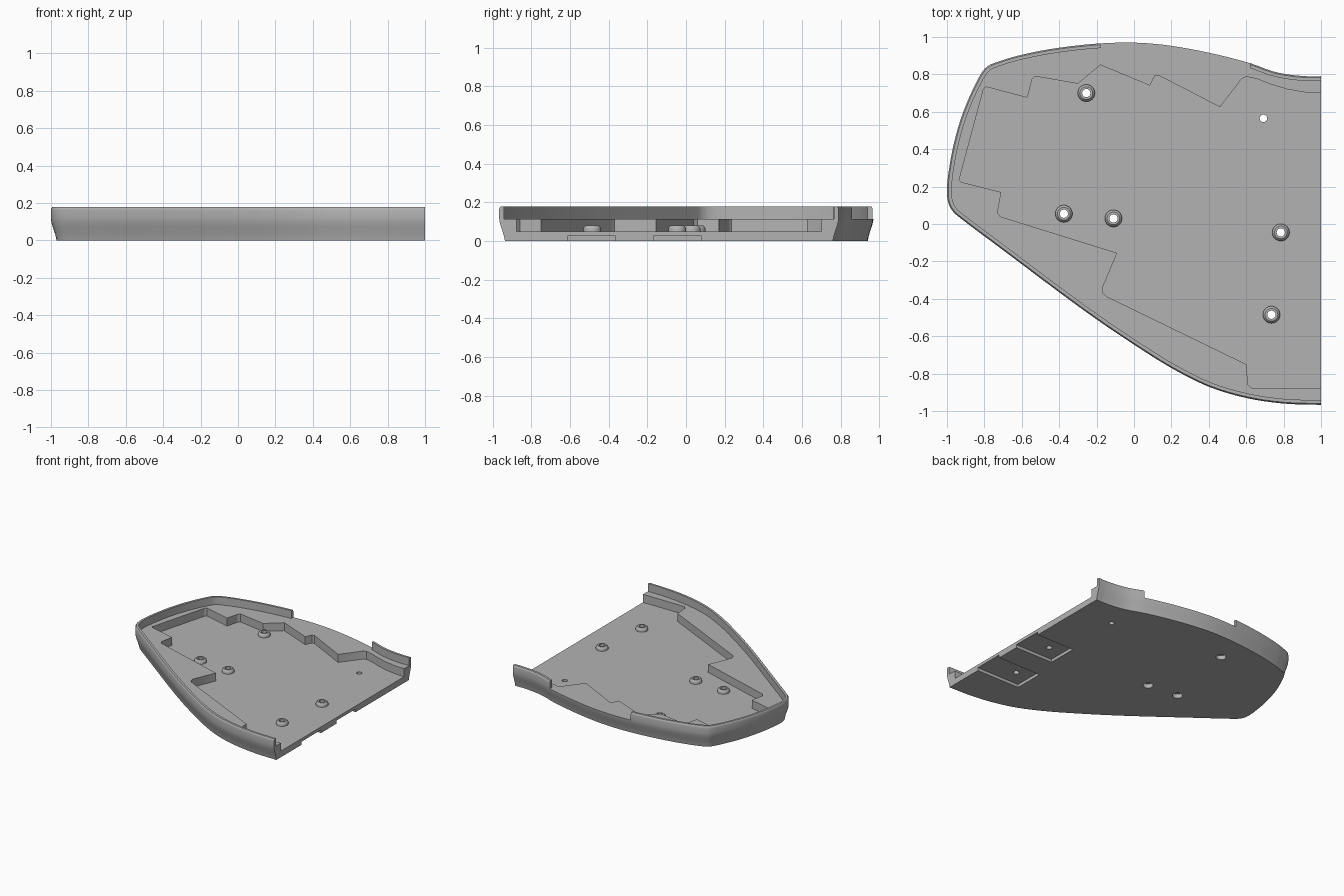
import bpy, bmesh
from mathutils import Vector

cube = bpy.data.objects.get("Cube")
if cube:
    bpy.data.objects.remove(cube)

grey = bpy.data.materials.new("plain grey")
grey.use_nodes = True
grey.diffuse_color = (0.45, 0.45, 0.45, 1)
grey.node_tree.nodes["Principled BSDF"].inputs["Base Color"].default_value = (0.45, 0.45, 0.45, 1)

FLOOR, LEDGE, TOP = 0.05, 0.115, 0.178


def smooth_path(points, steps=4):
    """Catmull-Rom curve through an open list of points."""
    p = [Vector(q) for q in points]
    p = [2 * p[0] - p[1]] + p + [2 * p[-1] - p[-2]]
    path = []
    for a, b, c, d in zip(p, p[1:], p[2:], p[3:]):
        for i in range(steps):
            t = i / steps
            path.append(0.5 * (2 * b + (c - a) * t + (2 * a - 5 * b + 4 * c - d) * t**2
                               + (3 * b - a - 3 * c + d) * t**3))
    return path + [p[-2]]


def inset(path, amount):
    """Move an open anticlockwise path inwards; its ends stay on the cut plane."""
    result = []
    for i, q in enumerate(path):
        if i in (0, len(path) - 1):
            normal = Vector((0, -1 if i == 0 else 1))
        else:
            t = (path[i + 1] - path[i - 1]).normalized()
            normal = Vector((-t.y, t.x))
        result.append(q + normal * amount)
    return result


def loft(name, layers):
    """Closed solid from (outline, height) layers with equal point counts."""
    bm = bmesh.new()
    rings = [[bm.verts.new((q[0], q[1], z)) for q in ring] for ring, z in layers]
    n = len(rings[0])
    for low, high in zip(rings, rings[1:]):
        for i in range(n):
            j = (i + 1) % n
            bm.faces.new((low[i], low[j], high[j], high[i]))
    bm.faces.new(rings[0][::-1])
    bm.faces.new(rings[-1])
    bmesh.ops.recalc_face_normals(bm, faces=bm.faces)
    mesh = bpy.data.meshes.new(name)
    bm.to_mesh(mesh)
    bm.free()
    obj = bpy.data.objects.new(name, mesh)
    bpy.context.collection.objects.link(obj)
    mesh.materials.append(grey)
    return obj


def circle(x, y, r, sides=32):
    return [Vector((x, y)) + Vector((r, 0)) @ rotation(i / sides) for i in range(sides)]


def rotation(turn):
    from mathutils import Matrix
    return Matrix.Rotation(turn * 6.283185, 2)


def box(x0, x1, y0, y1):
    return [(x0, y0), (x1, y0), (x1, y1), (x0, y1)]


def prism(name, ring, z0, z1):
    return loft(name, [(ring, z0), (ring, z1)])


def cut(target, cutter):
    cutter.hide_render = True
    mod = target.modifiers.new("cut", "BOOLEAN")
    mod.operation, mod.solver, mod.object = "DIFFERENCE", "EXACT", cutter
    bpy.context.view_layer.objects.active = target
    bpy.ops.object.modifier_apply(modifier=mod.name)
    bpy.data.objects.remove(cutter)


def finish(obj):
    bpy.ops.object.select_all(action="DESELECT")
    obj.select_set(True)
    bpy.context.view_layer.objects.active = obj
    bpy.ops.object.shade_smooth_by_angle(angle=0.5)


# Outer outline, from the back of the cut side round to the front
outline = smooth_path([
    (1, .79), (.92, .79), (.82, .8), (.73, .82), (.62, .86), (.45, .905), (.25, .945),
    (.08, .966), (-.08, .97), (-.25, .96), (-.45, .935), (-.62, .9), (-.72, .87),
    (-.78, .845), (-.82, .8), (-.88, .68), (-.93, .55), (-.97, .4), (-.995, .25),
    (-1, .17), (-.993, .115), (-.97, .07), (-.92, .025), (-.7, -.14), (-.4, -.365),
    (-.2, -.51), (0, -.645), (.2, -.77), (.4, -.87), (.6, -.93), (.8, -.96), (1, -.967)])

# Tray body with a flared skirt and softened top edge
section = [(.03, 0), (.026, .02), (.019, .045), (.009, .075), (.002, .1), (0, .118),
           (0, .162), (.002, .172), (.007, TOP)]
tray = loft("tray", [(inset(outline, d), z) for d, z in section])

# Space inside the rim
inner = inset(outline, .025)
inner = [Vector((1.2, inner[0].y))] + inner + [Vector((1.2, inner[-1].y))]
cut(tray, prism("rim_cutter", inner, LEDGE, .3))

# Opening in the back of the rim
cut(tray, prism("rim_gap_cutter", box(-.18, .62, .5, 1.2), LEDGE, .3))

# Stepped pocket
pocket = [
    (1.2, .7), (1, .7), (.92, .703), (.82, .72), (.73, .747), (.66, .775), (.6, .788),
    (.575, .775), (.46, .625), (.13, .795), (.11, .79), (.085, .74), (-.18, .85),
    (-.3, .75), (-.53, .79), (-.545, .775), (-.57, .675), (-.79, .733), (-.805, .72),
    (-.935, .235), (-.925, .225), (-.71, .17), (-.73, .06), (-.715, .04), (-.09, -.155),
    (-.168, -.34), (-.165, -.37), (-.145, -.388), (.6, -.75), (.61, -.86), (.63, -.878),
    (1.2, -.878)]
cut(tray, prism("pocket_cutter", pocket, FLOOR, .3))

# Recesses under the cut side
for x, y in ((.61, -.49), (.66, -.045)):
    cut(tray, prism("recess_cutter", box(x, 1.2, y - .122, y + .125), -.1, .025))

# Screw bosses, with holes right through and countersinks underneath
bosses = [(-.255, .7), (-.375, .055), (-.11, .03), (.785, -.045), (.735, -.485)]
for number, (x, y) in enumerate(bosses, 1):
    boss = loft(f"screw_boss_{number}", [
        (circle(x, y, r), z) for r, z in
        ((.046, FLOOR - .005), (.046, .064), (.043, .072), (.034, .08))])
    cut(boss, prism("bore_cutter", circle(x, y, .022), -.1, .3))
    finish(boss)
    cut(tray, prism("hole_cutter", circle(x, y, .022), -.1, .3))
    if x < 0:
        cut(tray, prism("counterbore_cutter", circle(x, y, .038), -.1, .035))

# Plain locating hole
cut(tray, prism("locating_hole_cutter", circle(.692, .565, .02), -.1, .3))
finish(tray)
